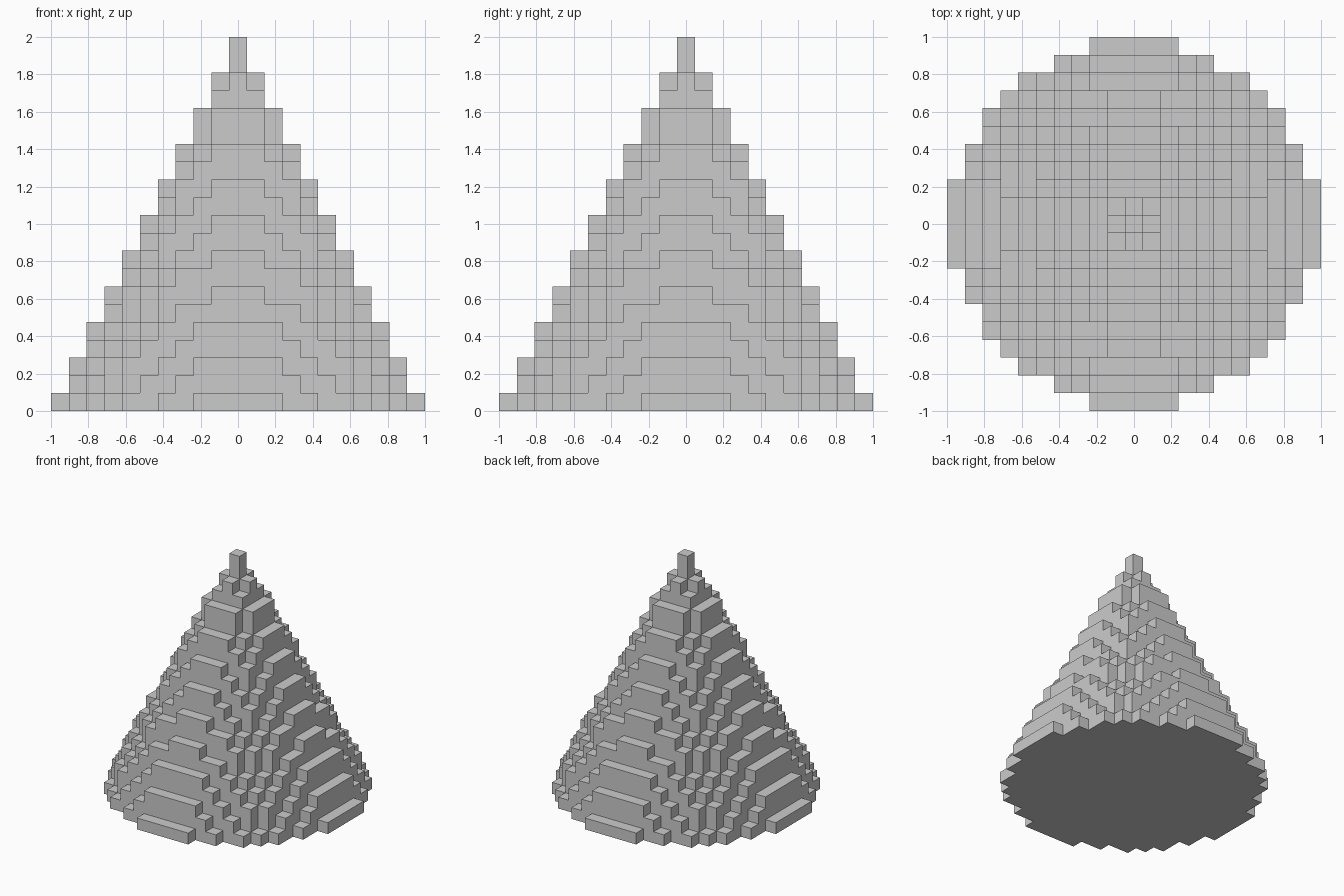
import bpy
import bmesh
import math

cube = bpy.data.objects.get("Cube")
if cube:
    bpy.data.objects.remove(cube, do_unlink=True)

COUNT = 21            # blocks along each side
SIZE = 2 / COUNT      # edge of one block
HALF = COUNT // 2

# Stone colour
stone = bpy.data.materials.new("light_grey")
stone.use_nodes = True
colour = (0.6, 0.6, 0.6, 1)
stone.diffuse_color = colour
stone.node_tree.nodes["Principled BSDF"].inputs["Base Color"].default_value = colour


def filled(i, j, k):
    """True where a block centre lies inside the cone."""
    radius = COUNT / 2 * (1 - (k + 0.5) / COUNT)
    return 0 <= k < COUNT and math.hypot(i, j) <= radius


def face_corners(cell, axis, side):
    """Corners of one block side, wound to face outward."""
    u, v = (axis + 1) % 3, (axis + 2) % 3
    loop = [(-1, -1), (1, -1), (1, 1), (-1, 1)]
    for a, b in loop[::side]:
        corner = [2 * c for c in cell]
        corner[axis] += side
        corner[u] += a
        corner[v] += b
        yield tuple(corner)


# Stepped cone: keep only the outer sides of the blocks
bm = bmesh.new()
verts = {}


def vertex(key):
    if key not in verts:
        x, y, z = key
        verts[key] = bm.verts.new((x * SIZE / 2, y * SIZE / 2, (z + 1) * SIZE / 2))
    return verts[key]


span = range(-HALF, HALF + 1)
for cell in ((i, j, k) for i in span for j in span for k in range(COUNT)):
    if not filled(*cell):
        continue
    for axis in range(3):
        for side in (-1, 1):
            neighbour = list(cell)
            neighbour[axis] += side
            if not filled(*neighbour):
                bm.faces.new([vertex(c) for c in face_corners(cell, axis, side)])

# Merge neighbouring sides that lie in one plane
bmesh.ops.dissolve_limit(bm, angle_limit=math.radians(1),
                         verts=bm.verts[:], edges=bm.edges[:])

mesh = bpy.data.meshes.new("stepped_cone")
bm.to_mesh(mesh)
bm.free()
mesh.materials.append(stone)
cone = bpy.data.objects.new("stepped_cone", mesh)
bpy.context.collection.objects.link(cone)
